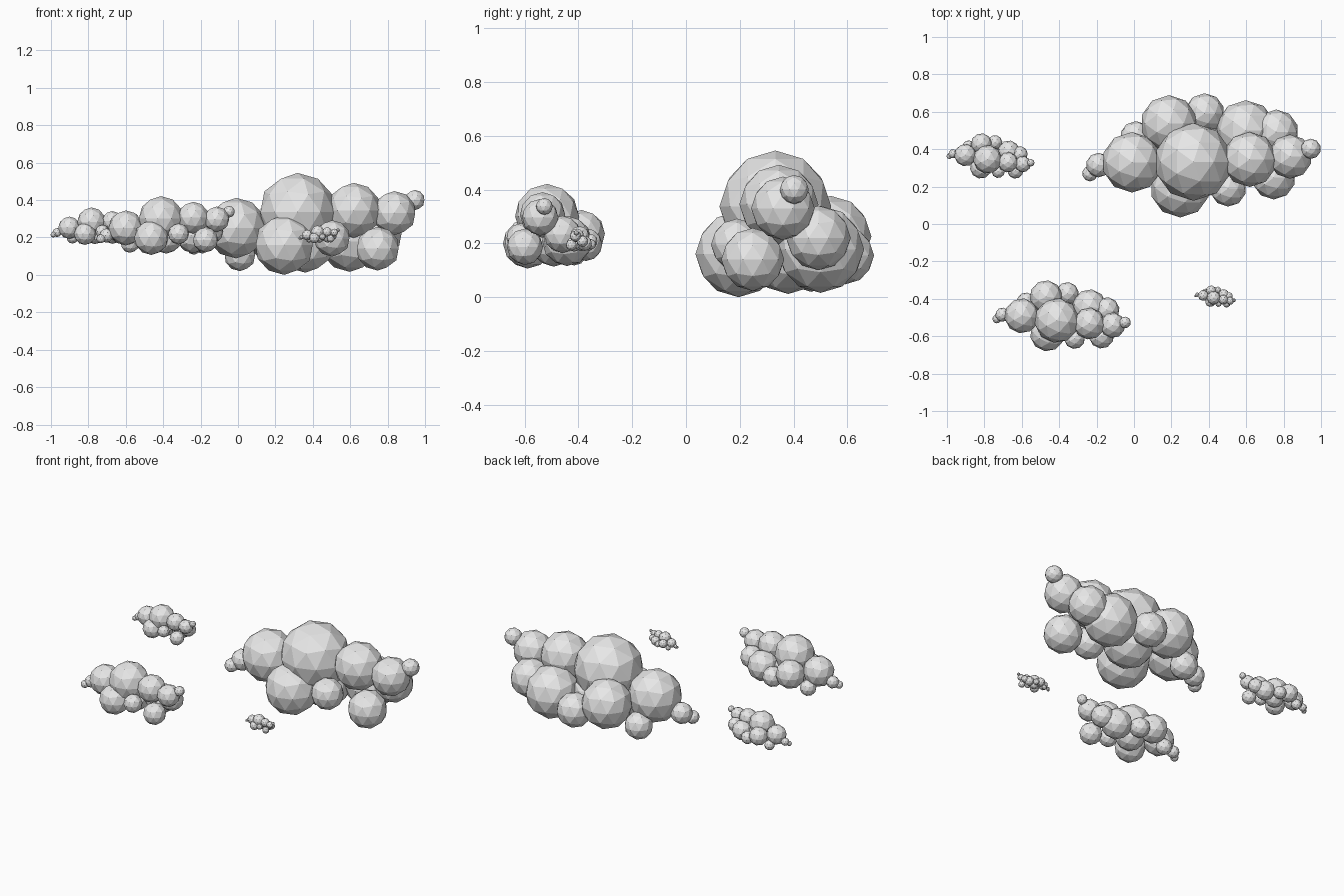
import bpy, bmesh, math
from mathutils import Matrix, Vector

# one flat colour for every cloud
mat = bpy.data.materials.new("cloud_grey")
mat.diffuse_color = (0.8, 0.8, 0.8, 1)

# puffs of the large cloud: x, y, z, radius
PUFFS = [
    # upper ridge, left to right
    (-0.235, 0.27, 0.15, 0.042),
    (-0.19, 0.315, 0.18, 0.066),
    (-0.01, 0.33, 0.25, 0.162),
    (0.318, 0.332, 0.337, 0.208),
    (0.618, 0.345, 0.345, 0.147),
    (0.835, 0.36, 0.33, 0.118),
    (0.945, 0.402, 0.40, 0.054),
    # back row
    (0.01, 0.465, 0.105, 0.085),
    (0.187, 0.537, 0.225, 0.152),
    (0.378, 0.592, 0.155, 0.107),
    (0.598, 0.50, 0.178, 0.162),
    (0.76, 0.492, 0.22, 0.12),
    # front row
    (0.247, 0.195, 0.16, 0.16),
    (0.503, 0.19, 0.195, 0.097),
    (0.747, 0.248, 0.14, 0.117),
    # underside core
    (0.36, 0.38, 0.167, 0.155),
]
PIVOT = Vector(PUFFS[3][:3])


def cloud(name, scale, centre, turn):
    """Cluster of faceted balls, scaled and turned about its biggest puff."""
    place = (Matrix.Translation(centre)
             @ Matrix.Rotation(math.radians(turn), 4, 'Z')
             @ Matrix.Scale(scale, 4) @ Matrix.Translation(-PIVOT))
    bm = bmesh.new()
    for x, y, z, r in PUFFS:
        bmesh.ops.create_icosphere(bm, subdivisions=2, radius=r,
                                   matrix=place @ Matrix.Translation((x, y, z)))
    mesh = bpy.data.meshes.new(name)
    bm.to_mesh(mesh)
    bm.free()
    mesh.materials.append(mat)
    ob = bpy.data.objects.new(name, mesh)
    bpy.context.collection.objects.link(ob)


cloud("large_cloud", 1.0, PIVOT, 0)
cloud("medium_cloud", 0.577, (-0.412, -0.516, 0.301), -8)
cloud("small_cloud", 0.368, (-0.783, 0.346, 0.284), -11)
cloud("tiny_cloud", 0.174, (0.426, -0.395, 0.228), -13)
